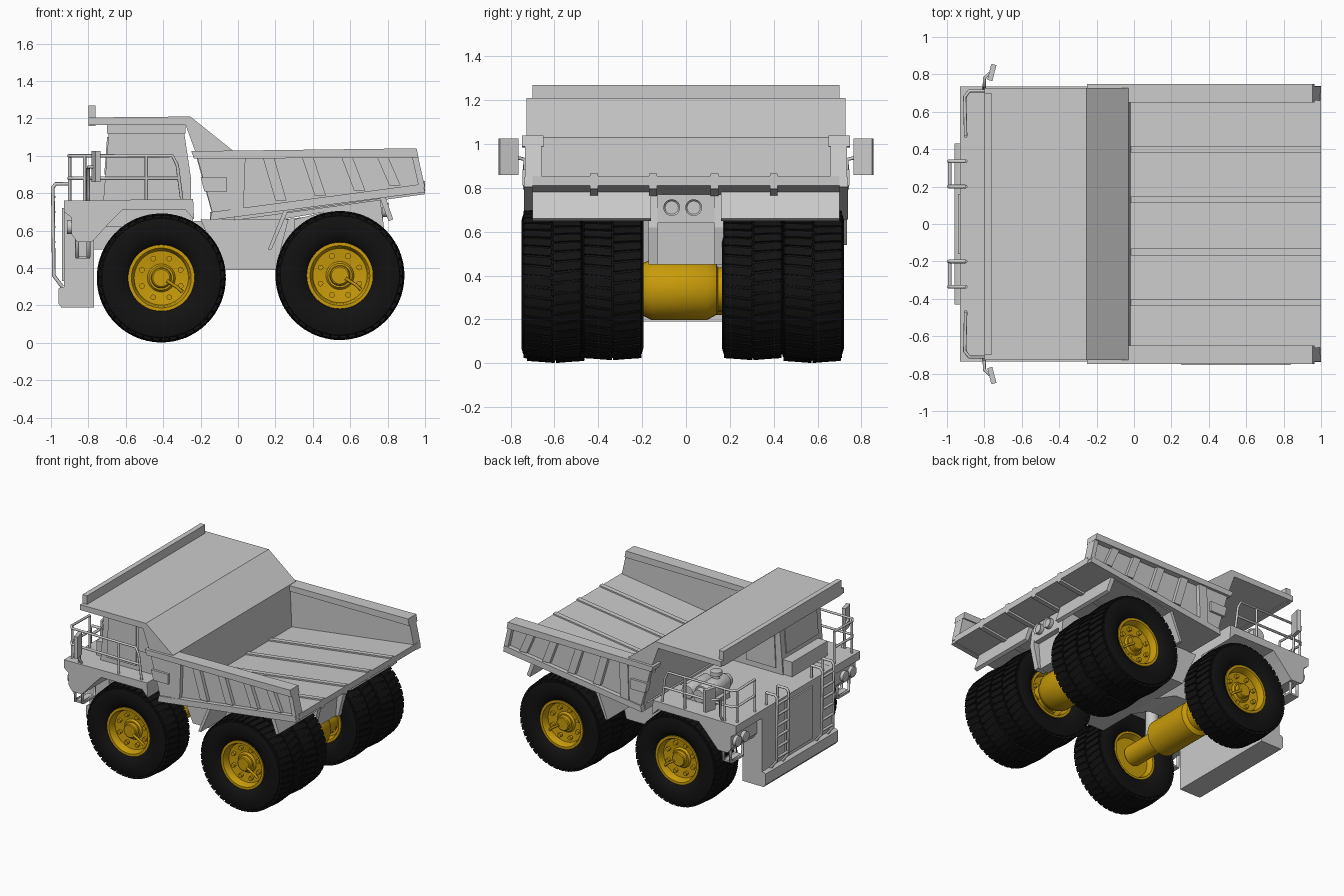
import bpy, bmesh, math
from mathutils import Matrix

if "Cube" in bpy.data.objects:
    bpy.data.objects.remove(bpy.data.objects["Cube"])


def material(name, rgb):
    m = bpy.data.materials.new(name)
    m.diffuse_color = (*rgb, 1)
    m.use_nodes = True
    m.node_tree.nodes["Principled BSDF"].inputs["Base Color"].default_value = m.diffuse_color
    return m


RUBBER = material("rubber", (0.006, 0.006, 0.006))
YELLOW = material("yellow", (0.58, 0.33, 0.003))


def finish(name, bm, mat=None, smooth=False):
    bmesh.ops.recalc_face_normals(bm, faces=bm.faces)
    me = bpy.data.meshes.new(name)
    bm.to_mesh(me)
    bm.free()
    ob = bpy.data.objects.new(name, me)
    bpy.context.collection.objects.link(ob)
    if mat:
        me.materials.append(mat)
    if smooth:
        bpy.ops.object.select_all(action='DESELECT')
        ob.select_set(True)
        bpy.context.view_layer.objects.active = ob
        bpy.ops.object.shade_smooth_by_angle(angle=math.radians(35))
    return ob


def prism(name, pts, y0, y1, mat=None):
    """Side profile (x, z) extruded across y."""
    bm = bmesh.new()
    f = bm.faces.new([bm.verts.new((x, y0, z)) for x, z in pts])
    r = bmesh.ops.extrude_face_region(bm, geom=[f])
    bmesh.ops.translate(bm, vec=(0, y1 - y0, 0),
                        verts=[v for v in r['geom'] if isinstance(v, bmesh.types.BMVert)])
    return finish(name, bm, mat)


def box(name, x0, x1, y0, y1, z0, z1, mat=None):
    return prism(name, [(x0, z0), (x1, z0), (x1, z1), (x0, z1)], y0, y1, mat)


def pair(name, pts, y0, y1):
    """Profile part repeated on both sides."""
    prism(name + "_left", pts, y0, y1)
    prism(name + "_right", pts, -y1, -y0)


def spin(bm, profile, steps=48):
    """Revolve (radius, y) around the y axis."""
    vs = [bm.verts.new((0, y, r)) for r, y in profile]
    es = [bm.edges.new(p) for p in zip(vs, vs[1:])]
    bmesh.ops.spin(bm, geom=vs + es, cent=(0, 0, 0), axis=(0, 1, 0), angle=2 * math.pi, steps=steps)
    bmesh.ops.remove_doubles(bm, verts=bm.verts, dist=1e-5)


def lathe(name, profile, loc, mat=None, axis='Y', steps=32):
    bm = bmesh.new()
    spin(bm, profile, steps)
    ob = finish(name, bm, mat, True)
    ob.location = loc
    if axis == 'X':
        ob.rotation_euler.z = math.radians(90)
    elif axis == 'Z':
        ob.rotation_euler.x = math.radians(90)
    return ob


def drum(name, r, h, loc, mat=None, axis='Y'):
    return lathe(name, [(0, -h), (r * .93, -h), (r, -h * .93), (r, h * .93), (r * .93, h), (0, h)], loc, mat, axis)


def tubes(name, paths, r=.009, mat=None):
    cu = bpy.data.curves.new(name, 'CURVE')
    cu.dimensions, cu.bevel_depth, cu.bevel_resolution, cu.use_fill_caps = '3D', r, 2, True
    for p in paths:
        s = cu.splines.new('POLY')
        s.points.add(len(p) - 1)
        for q, c in zip(s.points, p):
            q.co = (*c, 1)
    ob = bpy.data.objects.new(name, cu)
    bpy.context.collection.objects.link(ob)
    if mat:
        cu.materials.append(mat)
    return ob


# Wheels: revolved tyre with staggered shallow lugs, dished rim with bolts and valve stem
def wheel(name, x, y, z, s):
    bm = bmesh.new()
    half = [(.172, .10), (.19, .125), (.235, .141), (.29, .141), (.318, .133), (.331, .112), (.335, .05)]
    prof = half + [(r, -w) for r, w in reversed(half)]
    spin(bm, prof + [prof[0]], 64)
    n = 44
    for i in range(n):
        for k in (-1, 1):
            a = 2 * math.pi * (i + .25 * k) / n
            m = (Matrix.Rotation(a, 4, 'Y') @ Matrix.Translation((0, k * .066, .331)) @
                 Matrix.Rotation(.12 * k, 4, 'Z') @ Matrix.Rotation(-.07 * k, 4, 'X') @
                 Matrix.Diagonal((.038, .126, .018, 1)))
            bmesh.ops.create_cube(bm, size=1, matrix=m)
    finish(name + "_tyre", bm, RUBBER, True).location = (x, y, z)
    bm = bmesh.new()
    spin(bm, [(0, -.07), (.145, -.07), (.162, -.112), (.178, -.112), (.178, .118), (.16, .118), (.152, .105),
              (.145, .068), (.075, .06), (.065, .075), (.055, .075), (.052, .1), (.045, .105), (0, .105)])
    for i in range(8):
        a = math.pi / 8 + i * math.pi / 4
        m = Matrix.Translation((.112 * math.cos(a), .07, .112 * math.sin(a))) @ Matrix.Rotation(math.pi / 2, 4, 'X')
        bmesh.ops.create_cone(bm, cap_ends=True, segments=12, radius1=.015, radius2=.015, depth=.03, matrix=m)
    bmesh.ops.scale(bm, vec=(1, s, 1), verts=bm.verts)
    finish(name + "_rim", bm, YELLOW, True).location = (x, y, z)
    stem = [(.03, s * .105, -.015), (.085, s * .1, -.05), (.112, s * .095, -.075)]
    tubes(name + "_valve_stem", [stem], .009, YELLOW).location = (x, y, z)


for s, side in ((1, "left"), (-1, "right")):
    wheel("front_wheel_" + side, -.41, s * .585 - .01, .347, s)
    wheel("rear_outer_wheel_" + side, .545, s * .595 - .015, .36, s)
    wheel("rear_inner_wheel_" + side, .545, s * .32 - .015, .36, -s)
    drum("front_strut_" + side, .045, .2, (-.41, s * .3, .5), None, 'Z')
    drum("dual_spacer_" + side, .2, .05, (.545, s * .457 - .015, .36), YELLOW)

# Axles
lathe("rear_axle", [(0, -.4), (.1, -.4), (.1, -.2), (.115, -.19), (.14, -.14), (.14, .11), (.115, .155), (.1, .16),
                    (.1, .4), (0, .4)], (.56, -.015, .337), YELLOW)
lathe("front_axle", [(0, -.5), (.075, -.5), (.075, -.2), (.13, -.19), (.13, .17), (.1, .19), (.1, .3),
                     (.075, .3), (.075, .5), (0, .5)], (-.41, 0, .35), YELLOW)

# Chassis, side tanks, tail column
prism("chassis", [(-.8, .64), (.25, .66), (.74, .72), (.72, .45), (.3, .46), (.2, .39), (-.07, .39), (-.25, .48),
                  (-.77, .5)], -.14, .14)
pair("side_tank", [(-.2, .66), (.27, .66), (.2, .39), (-.08, .39)], .14, .42)
pair("tail_plate", [(.3, .66), (.76, .77), (.78, .62), (.74, .45), (.66, .45), (.6, .56), (.3, .5)], .13, .17)
box("tail_lamp_panel", .72, .775, -.13, .13, .64, .77)
for y in (-.065, .035):
    lathe("tail_lamp", [(0, -.02), (.03, -.02), (.038, -.03), (.038, .03), (0, .03)], (.775, y, .71), None, 'X')

# Rear mudguards bent over the dual tyres
pair("rear_mudguard", [(.18, .50), (.265, .70), (.76, .77), (.805, .65), (.83, .66), (.785, .79), (.25, .725),
                       (.16, .5)], .16, .70)

# Dump body
prism("tray_floor", [(-.15, .70), (1, .855), (1, .81), (-.15, .655)], -.70, .70)
pair("tray_side", [(-.23, 1.02), (.95, 1.035), (1, .82), (-.13, .66)], .66, .705)
pair("tray_top_rail", [(-.25, 1.025), (.955, 1.04), (.965, .99), (-.235, .985)], .65, .748)
pair("tray_bottom_rail", [(-.14, .70), (.99, .85), (1, .805), (-.15, .655)], .70, .738)
pair("tray_rear_post", [(.925, 1.02), (.955, 1.03), (1, .83), (.965, .84)], .66, .735)
for i, x in enumerate((.16, .37, .58, .77)):
    zb = .74 + .13 * x
    pair(f"tray_rib_{i}", [(x - .03, 1), (x + .03, 1), (x + .1, zb), (x + .04, zb)], .70, .733)
pair("tray_front_rib", [(-.03, 1), (.04, 1), (.03, .72), (-.04, .71)], .70, .735)
pair("tray_side_box", [(-.2, .885), (-.06, .885), (-.06, .81), (-.18, .81)], .70, .745)
for i, y in enumerate((.40, .13, -.15, -.42)):
    prism(f"floor_ridge_{i}", [(-.02, .728), (1, .865), (1, .795), (-.02, .655)], y - .018, y + .018)
pair("tray_keel", [(-.1, .67), (.75, .78), (.7, .74), (0, .62)], .10, .17)

# Headboard and cab canopy
prism("headboard_canopy", [(-.8, 1.205), (-.255, 1.21), (-.03, 1.03), (-.015, .7), (-.13, .67), (-.22, 1),
                           (-.28, 1.165), (-.8, 1.165)], -.728, .728)
box("canopy_lip", -.80, -.762, -.70, .70, 1.16, 1.27)

# Front deck, fenders, radiator block, bumper
pair("fender", [(-.93, .76), (-.24, .77), (-.235, .66), (-.28, .71), (-.62, .71), (-.68, .65), (-.78, .54),
                (-.86, .54), (-.89, .58), (-.89, .67), (-.93, .70)], .42, .735)
box("engine_deck", -.93, -.24, -.43, .43, .62, .76)
box("radiator_block", -.93, -.77, -.43, .43, .19, .75)
box("radiator_panel", -.942, -.92, -.16, .16, .33, .72)
prism("bumper", [(-.96, .21), (-.96, .29), (-.945, .30), (-.87, .30), (-.87, .19), (-.945, .19)], -.43, .43)

# Cab with panels, dash box and roof
prism("cab", [(-.72, .76), (-.25, .76), (-.25, .87), (-.29, 1.14), (-.69, 1.14)], -.60, -.12)
box("cab_roof", -.70, -.28, -.61, -.11, 1.12, 1.17)
box("cab_dash_box", -.79, -.7, -.55, -.13, .76, .87)
for y in (-.608, -.122):
    prism("cab_door", [(-.665, .80), (-.42, .80), (-.42, 1.1), (-.65, 1.1)], y, y + .01)
    prism("cab_rear_window", [(-.40, .92), (-.29, .92), (-.31, 1.1), (-.40, 1.1)], y, y + .01)
prism("windscreen", [(-.715, .90), (-.69, .90), (-.68, 1.1), (-.70, 1.1)], -.55, -.17)

# Air cleaner on the left deck
drum("air_cleaner", .065, .13, (-.56, .48, .85))
drum("air_cleaner_end", .05, .17, (-.56, .48, .85))
drum("air_cleaner_second", .05, .12, (-.43, .48, .83))
drum("air_intake", .025, .05, (-.56, .44, .91), None, 'Z')
drum("air_intake_cap", .04, .015, (-.56, .44, .95), None, 'Z')
box("air_cleaner_base", -.63, -.38, .38, .58, .75, .80)

# Handrails, ladders, headlamps, steps, mirrors
for s, side in ((1, "left"), (-1, "right")):
    paths = []
    for z in (.88, 1.0):
        xe = -.35 if z == 1 else -.32
        paths.append([(-.9, s * .47, z), (-.905, s * .68, z), (-.88, s * .712, z), (xe, s * .712, z)] +
                     ([(-.325, s * .712, .95), (-.3, s * .712, .76)] if z == 1 else []))
    for x, y in ((-.9, .47), (-.9, .68), (-.82, .712), (-.49, .712)):
        paths.append([(x, s * y, .75), (x, s * y, 1)])
    tubes("handrail_" + side, paths)
    lad = [[(-.90, s * y, .85), (-.975, s * y, .85), (-.99, s * y, .83), (-.985, s * y, .36), (-.94, s * y, .30)]
           for y in (.20, .335)]
    lad += [[(-.985, s * .2, z), (-.985, s * .335, z)] for z in (.38, .46, .54, .62, .70, .78)]
    lad += [[(-.9, s * y, .75), (-.9, s * y, .85)] for y in (.2, .335)]
    tubes("ladder_" + side, lad, .01)
    for i, y in enumerate((.59, .68)):
        drum(f"headlamp_{side}_{i}", .038, .02, (-.895, s * y, .62), None, 'X')
    tubes("fender_step_" + side, [[(x, s * .7, .56), (x, s * .7, .46), (x, s * .56, .46), (x, s * .56, .56)]
                                  for x in (-.86, -.8)], .011)
    box("fender_step_tread_" + side, -.87, -.79, s * .63 - .07, s * .63 + .07, .45, .465)
    tubes("mirror_arm_" + side, [[(-.8, s * .71, .76), (-.8, s * .735, .8), (-.8, s * .735, .93),
                                  (-.8, s * .78, .94), (-.765, s * .81, .94)]])
    m = box("mirror_" + side, -.014, .014, -.044, .044, .86, 1.025)
    m.location = (-.76, s * .81, 0)
    m.rotation_euler.z = -s * .25
